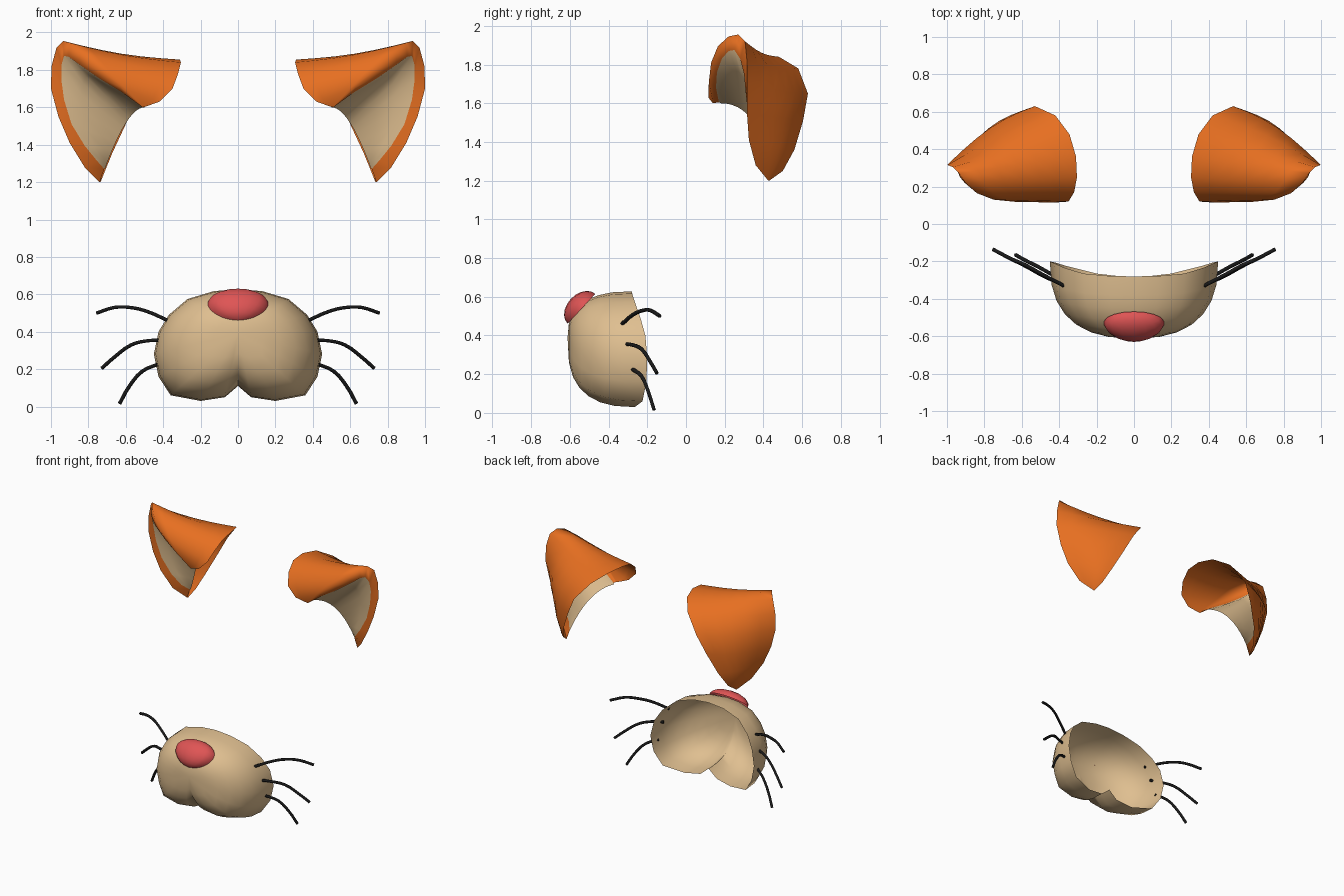
import bpy, bmesh, math
from mathutils import Vector, Matrix

cube = bpy.data.objects.get("Cube")
if cube:
    bpy.data.objects.remove(cube, do_unlink=True)


def material(name, rgb):
    m = bpy.data.materials.new(name)
    m.use_nodes = True
    m.diffuse_color = (*rgb, 1)
    m.node_tree.nodes["Principled BSDF"].inputs["Base Color"].default_value = (*rgb, 1)
    return m


ORANGE = material("orange fur", (0.80, 0.16, 0.015))
TAN = material("tan fur", (0.74, 0.52, 0.28))
RED = material("red nose", (0.74, 0.09, 0.09))
BLACK = material("black whisker", (0.01, 0.01, 0.01))


def finish(bm, name, mats, angle):
    """Turn a bmesh into a smooth shaded object."""
    bmesh.ops.recalc_face_normals(bm, faces=bm.faces)
    me = bpy.data.meshes.new(name)
    bm.to_mesh(me)
    bm.free()
    for m in mats:
        me.materials.append(m)
    ob = bpy.data.objects.new(name, me)
    bpy.context.collection.objects.link(ob)
    bpy.ops.object.select_all(action="DESELECT")
    ob.select_set(True)
    bpy.context.view_layer.objects.active = ob
    bpy.ops.object.shade_smooth_by_angle(angle=math.radians(angle))


# Ears: orange shell from the base arc to the lip, a lip turned inward,
# then a tan lining stretched across the opening to its own lower edge
BASE = [(.49, .135, 1.605), (.42, .115, 1.63), (.35, .12, 1.7), (.32, .17, 1.78),
        (.305, .25, 1.84), (.31, .36, 1.855), (.345, .48, 1.84), (.42, .58, 1.78),
        (.53, .63, 1.65), (.6, .605, 1.51), (.67, .56, 1.36), (.715, .5, 1.25), (.735, .43, 1.2)]
LIP = [(.51, .14, 1.6), (.63, .118, 1.71), (.75, .13, 1.81), (.84, .165, 1.895),
       (.9, .22, 1.945), (.935, .27, 1.955), (.97, .305, 1.92), (.997, .315, 1.82),
       (1, .315, 1.7), (.96, .315, 1.55), (.9, .325, 1.41), (.82, .36, 1.28), (.74, .425, 1.2)]
INNER = [(.51, .17, 1.605), (.62, .155, 1.68), (.75, .16, 1.76), (.85, .185, 1.83),
         (.905, .22, 1.87), (.93, .25, 1.875), (.943, .28, 1.83), (.945, .3, 1.75),
         (.93, .31, 1.64), (.89, .325, 1.51), (.82, .345, 1.395), (.755, .375, 1.315), (.715, .425, 1.27)]
LINING_EDGE = [Vector(p) for p in ((.5, .18, 1.6), (.59, .37, 1.6), (.71, .43, 1.275))]


def ear(name, side):
    bm = bmesh.new()
    base, lip, inner = ([Vector(p) for p in arc] for arc in (BASE, LIP, INNER))
    n, shell_rows, lining_rows = len(base), 7, 4
    rows = []
    for i in range(shell_rows):
        v = i / (shell_rows - 1)
        arch = math.sin(math.pi * v)
        row = []
        for j in range(n):
            u = j / (n - 1)
            p = base[j].lerp(lip[j], v)
            p.y += 0.05 * arch * max(0, -math.sin(2 * math.pi * u))
            p.z -= 0.02 * arch * math.sin(math.pi * u) ** 2
            row.append(p)
        rows.append(row)
    a, b, c = LINING_EDGE
    edge = [a.lerp(b, t).lerp(b.lerp(c, t), t) for t in (j / (n - 1) for j in range(n))]
    for i in range(lining_rows):
        rows.append([p.lerp(q, i / (lining_rows - 1)) for p, q in zip(inner, edge)])
    grid = [[bm.verts.new((side * p.x, p.y, p.z)) for p in row] for row in rows]
    for i in range(len(grid) - 1):
        for j in range(n - 1):
            f = bm.faces.new((grid[i][j], grid[i][j + 1], grid[i + 1][j + 1], grid[i + 1][j]))
            f.material_index = int(i >= shell_rows)
    finish(bm, name, [ORANGE, TAN], 100)


ear("left_ear", 1)
ear("right_ear", -1)

# Muzzle: open-backed dome with a two-lobed rim that narrows to the front
HALF = [(.07, -.28, .05), (.2, -.265, .03), (.36, -.225, .06), (.425, -.205, .16),
        (.45, -.2, .28), (.425, -.21, .4), (.37, -.235, .49), (.27, -.265, .575),
        (.13, -.278, .617)]
rim = [(0, -.28, .11)] + HALF + [(0, -.28, .628)] + [(-x, y, z) for x, y, z in reversed(HALF)]
POLE = Vector((0, -.612, .39))
bm = bmesh.new()
rings, steps = [], 7
for k in range(steps):
    a = k / steps * math.pi / 2
    deep = math.sin(a) ** 0.8
    ring = []
    for j, (x, y, z) in enumerate(rim):
        wide = math.cos(a) ** (0.68 if z < 0.15 else 0.8)
        cleft = 0.01 * math.sin(2 * a) if j == 0 else 0
        ring.append(bm.verts.new((x * wide, y + (POLE.y - y) * deep + cleft,
                                  POLE.z + (z - POLE.z) * wide)))
    rings.append(ring)
tip = bm.verts.new(POLE)
count = len(rim)
for j in range(count):
    j2 = (j + 1) % count
    for lo, hi in zip(rings, rings[1:]):
        bm.faces.new((lo[j], lo[j2], hi[j2], hi[j]))
    bm.faces.new((rings[-1][j], rings[-1][j2], tip))
finish(bm, "muzzle", [TAN], 80)

# Nose: front half of a ball, narrower toward its lower end, leaning back
bm = bmesh.new()
bmesh.ops.create_uvsphere(bm, u_segments=16, v_segments=10, radius=1)
bmesh.ops.delete(bm, geom=[v for v in bm.verts if v.co.y > 0.01], context="VERTS")
for v in bm.verts:
    v.co.x *= 0.16 * (1 + 0.15 * v.co.z)
    v.co.y *= 0.075
    v.co.z *= 0.105
bm.transform(Matrix.Translation((0, -.54, .538)) @ Matrix.Rotation(math.radians(-43), 4, "X"))
finish(bm, "nose", [RED], 80)

# Whiskers: three bent wires on each cheek
WHISKERS = {
    "upper": [(.375, -.33, .46), (.49, -.27, .51), (.58, -.22, .53), (.66, -.185, .53), (.755, -.135, .5)],
    "middle": [(.41, -.31, .355), (.48, -.28, .352), (.57, -.23, .33), (.66, -.185, .265), (.728, -.15, .205)],
    "lower": [(.43, -.275, .225), (.51, -.23, .19), (.58, -.195, .11), (.633, -.165, .016)],
}
for label, path in WHISKERS.items():
    for side, word in ((1, "left"), (-1, "right")):
        cu = bpy.data.curves.new(f"{word}_{label}_whisker", "CURVE")
        cu.dimensions = "3D"
        cu.bevel_depth = 0.01
        cu.bevel_resolution = 1
        cu.resolution_u = 3
        cu.use_fill_caps = True
        sp = cu.splines.new("BEZIER")
        sp.bezier_points.add(len(path) - 1)
        for bp, (x, y, z) in zip(sp.bezier_points, path):
            bp.co = (side * x, y, z)
            bp.handle_left_type = bp.handle_right_type = "AUTO"
        cu.materials.append(BLACK)
        ob = bpy.data.objects.new(cu.name, cu)
        bpy.context.collection.objects.link(ob)
